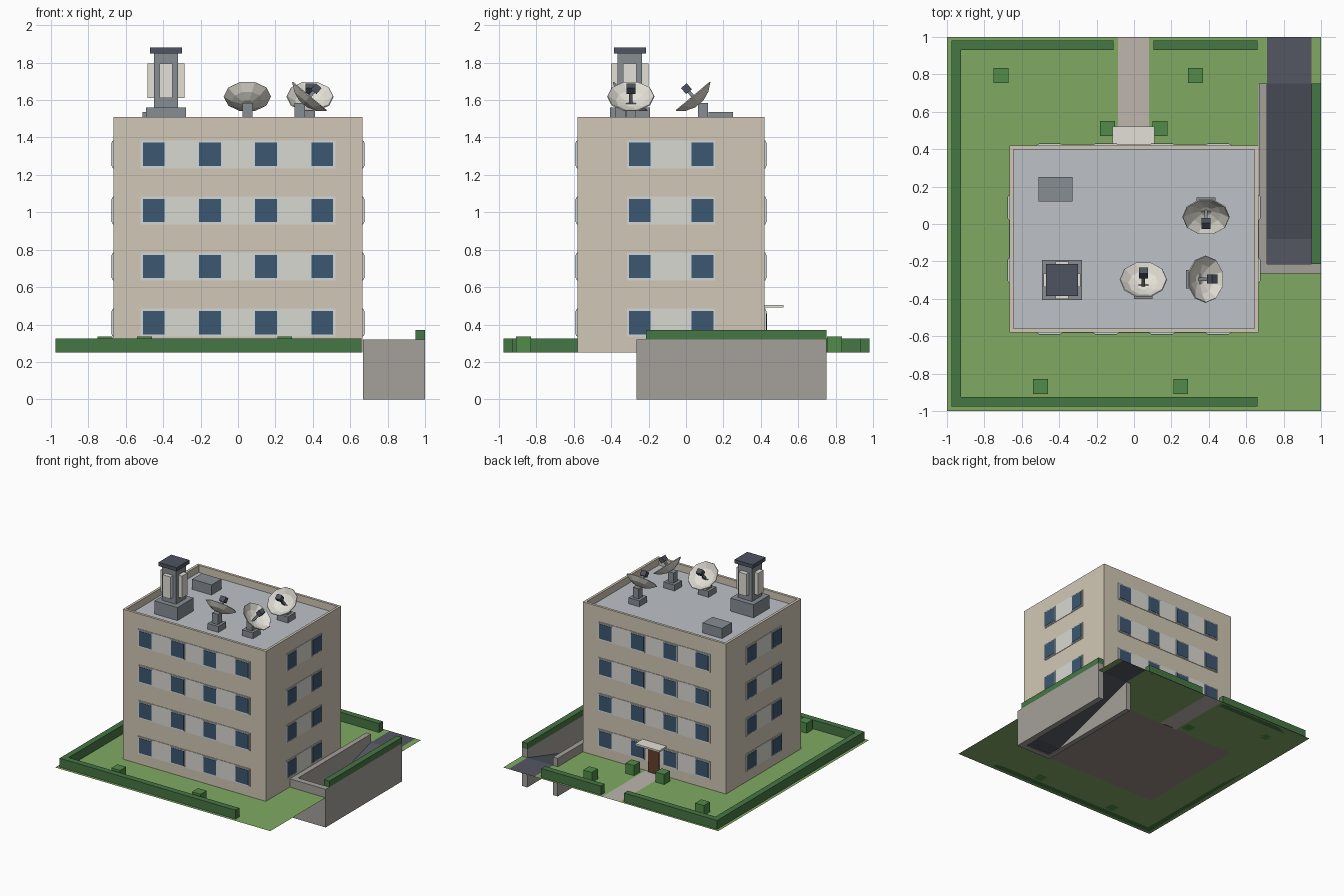
import bpy, bmesh, math
from mathutils import Vector, Matrix

if "Cube" in bpy.data.objects:
    bpy.data.objects.remove(bpy.data.objects["Cube"])

def mat(name, r, g, b):
    m = bpy.data.materials.new(name)
    m.diffuse_color = [(c / 255) ** 2.2 for c in (r, g, b)] + [1]
    m.use_nodes = True
    m.node_tree.nodes["Principled BSDF"].inputs["Base Color"].default_value = m.diffuse_color
    return m

WALL = mat("beige_wall", 208, 198, 180)
ROOF = mat("roof_grey", 188, 193, 198)
BASE = mat("floor_brown", 150, 138, 130)
BAND = mat("band_grey", 216, 215, 208)
GLASS = mat("glass_blue", 62, 88, 112)
FRAME = mat("frame_light", 205, 214, 218)
GRASS = mat("grass", 127, 168, 98)
HEDGE = mat("hedge", 72, 118, 70)
BUSH = mat("bush", 82, 138, 74)
PATH = mat("path", 188, 180, 172)
CONC = mat("concrete", 163, 160, 153)
ROAD = mat("asphalt", 84, 88, 98)
METAL = mat("metal", 134, 140, 146)
DARK = mat("dark_metal", 78, 84, 96)
CREAM = mat("cream", 226, 223, 213)
DOOR = mat("door_brown", 100, 66, 48)

def make(name, bm, *mats):
    me = bpy.data.meshes.new(name)
    bm.to_mesh(me)
    bm.free()
    for m in mats:
        me.materials.append(m)
    ob = bpy.data.objects.new(name, me)
    bpy.context.collection.objects.link(ob)
    return ob

def box(name, x0, x1, y0, y1, z0, z1, m, xf=None):
    bm = bmesh.new()
    bmesh.ops.create_cube(bm, size=1)
    for v in bm.verts:
        v.co = Vector(((x0 + x1) / 2 + v.co.x * (x1 - x0),
                       (y0 + y1) / 2 + v.co.y * (y1 - y0),
                       (z0 + z1) / 2 + v.co.z * (z1 - z0)))
    if xf:
        bm.transform(xf)
    return make(name, bm, m)

def sheet(name, rects, m, z=0.25):
    bm = bmesh.new()
    for x0, x1, y0, y1 in rects:
        bm.faces.new([bm.verts.new((x, y, z)) for x, y in
                      ((x0, y0), (x1, y0), (x1, y1), (x0, y1))])
    return make(name, bm, m)

# ground, with gaps for the building, path and ramp
G = 0.25
BX, BY0, BY1 = 0.665, -0.58, 0.42
sheet("lawn", [(-1, 1, -1, BY0), (-1, -BX, BY0, 1), (BX, 1, BY0, -.26),
               (-BX, -.085, BY1, 1), (.08, BX, BY1, 1),
               (BX, .71, .75, 1), (.95, 1, .75, 1)], GRASS)
sheet("path", [(-.085, .08, BY1, 1)], PATH)

# building shell with sunken roof
bm = bmesh.new()
bmesh.ops.create_cube(bm, size=1)
for v in bm.verts:
    v.co = Vector((v.co.x * 2 * BX, -.08 + v.co.y, .88 + v.co.z * 1.26))
bm.normal_update()
bottom = min(bm.faces, key=lambda f: f.calc_center_median().z)
top = max(bm.faces, key=lambda f: f.calc_center_median().z)
bottom.material_index = 2
bmesh.ops.inset_region(bm, faces=[top], thickness=.03)
ext = bmesh.ops.extrude_face_region(bm, geom=[top])["geom"]
bmesh.ops.translate(bm, vec=(0, 0, -.06), verts=[e for e in ext if isinstance(e, bmesh.types.BMVert)])
for f in ext:
    if isinstance(f, bmesh.types.BMFace):
        f.material_index = 1
if top.is_valid:
    bm.faces.remove(top)
bmesh.ops.recalc_face_normals(bm, faces=bm.faces)
make("building", bm, WALL, ROOF, BASE)

# window bands, frames and panes; local -y points out of each wall
def side(angle, dist):
    return (Matrix.Translation((0, -.08, 0)) @ Matrix.Rotation(angle, 4, 'Z')
            @ Matrix.Translation((0, -dist, 0)))

sides = [("front", side(0, .5), (-.45, -.15, .15, .45), .52),
         ("back", side(math.pi, .5), (-.45, -.15, .15, .45), .52),
         ("right", side(math.pi / 2, BX), (-.168, .168), .235),
         ("left", side(-math.pi / 2, BX), (-.168, .168), .235)]
for label, xf, us, half in sides:
    for i in range(4):
        z = .41 + .3 * i
        box(f"{label}_band", -half, half, -.004, .01, z - .075, z + .075, BAND, xf)
        for u in us:
            box(f"{label}_window_frame", u - .066, u + .066, -.008, .01, z - .07, z + .07, FRAME, xf)
            box(f"{label}_window_pane", u - .058, u + .058, -.011, .01, z - .062, z + .062, GLASS, xf)

# entrance
box("door", -.05, .05, .41, .432, G, .46, DOOR)
box("door_canopy", -.115, .11, .415, .52, .49, .505, CREAM)

# hedges and bushes
for i, (x0, x1, y0, y1) in enumerate([(-.975, .66, -.975, -.925), (-.975, -.925, -.925, .93),
                                      (-.975, -.11, .93, .98), (.105, .66, .93, .98)]):
    box(f"hedge_{i}", x0, x1, y0, y1, G, .325, HEDGE)
for x, y in [(-.71, .795), (.33, .795), (-.5, -.87), (.25, -.87), (-.142, .51), (.138, .51)]:
    box("bush", x - .04, x + .04, y - .04, y + .04, G, .335, BUSH)

# sunken ramp with retaining walls
box("ramp_wall_inner", .667, .71, -.215, .75, 0, .32, CONC)
box("ramp_wall_outer", .95, 1, -.215, .75, 0, .32, CONC)
box("ramp_wall_end", .667, 1, -.265, -.215, 0, .32, CONC)
box("ramp_hedge", .95, 1, -.215, .75, .32, .37, HEDGE)
bm = bmesh.new()
rows = [[bm.verts.new((x, y, z)) for x in (.71, .95)]
        for y, z in ((-.215, .004), (-.08, .004), (.75, G), (1, G))]
for a, b in zip(rows, rows[1:]):
    bm.faces.new((a[0], a[1], b[1], b[0]))
make("ramp_road", bm, ROAD)

# roof box and vent tower
R = 1.45
box("roof_unit", -.51, -.33, .12, .25, R, 1.535, METAL)
T = Matrix.Translation((-.385, -.3, 0))
box("tower_base", -.107, .107, -.107, .107, R, 1.56, METAL, T)
box("tower_shaft", -.065, .065, -.065, .065, 1.56, 1.85, METAL, T)
box("tower_cap", -.085, .085, -.085, .085, 1.85, 1.88, DARK, T)
for k in range(4):
    box("tower_panel", -.036, .036, -.1, -.065, 1.61, 1.795, CREAM,
        T @ Matrix.Rotation(k * math.pi / 2, 4, 'Z'))

# satellite dishes; unrotated dish faces -y and tilts up
def dish(x, y, turn):
    spin = Matrix.Translation((x, y, 0)) @ Matrix.Rotation(turn, 4, 'Z')
    box("dish_base", -.05, .05, .005, .107, R, 1.5, METAL, spin)
    box("dish_post", -.027, .027, .028, .082, 1.5, 1.585, METAL, spin)
    xf = spin @ Matrix.Translation((0, 0, 1.622)) @ Matrix.Rotation(math.radians(40), 4, 'X')
    bm = bmesh.new()
    n = 10
    rings = [[bm.verts.new((r * math.cos(2 * math.pi * i / n), r * math.sin(2 * math.pi * i / n), z))
              for i in range(n)] for r, z in ((.03, -.05), (.08, -.032), (.123, 0))]
    bm.faces.new(rings[0])
    for a, b in zip(rings, rings[1:]):
        for i in range(n):
            j = (i + 1) % n
            bm.faces.new((a[i], b[i], b[j], a[j])).normal_flip()
    bmesh.ops.recalc_face_normals(bm, faces=bm.faces)
    bm.faces.ensure_lookup_table()
    if bm.faces[0].normal.z < 0:
        bmesh.ops.reverse_faces(bm, faces=bm.faces)
    bm.transform(xf)
    ob = make("dish_bowl", bm, CREAM)
    mod = ob.modifiers.new("thickness", 'SOLIDIFY')
    mod.thickness = .006
    box("dish_arm", -.009, .009, -.009, .009, -.055, .04, METAL, xf)
    box("dish_feed", -.024, .024, -.02, .02, .03, .072, DARK, xf)

dish(.05, -.295, math.pi)
dish(.385, .035, 0)
dish(.385, -.295, math.pi / 2)
